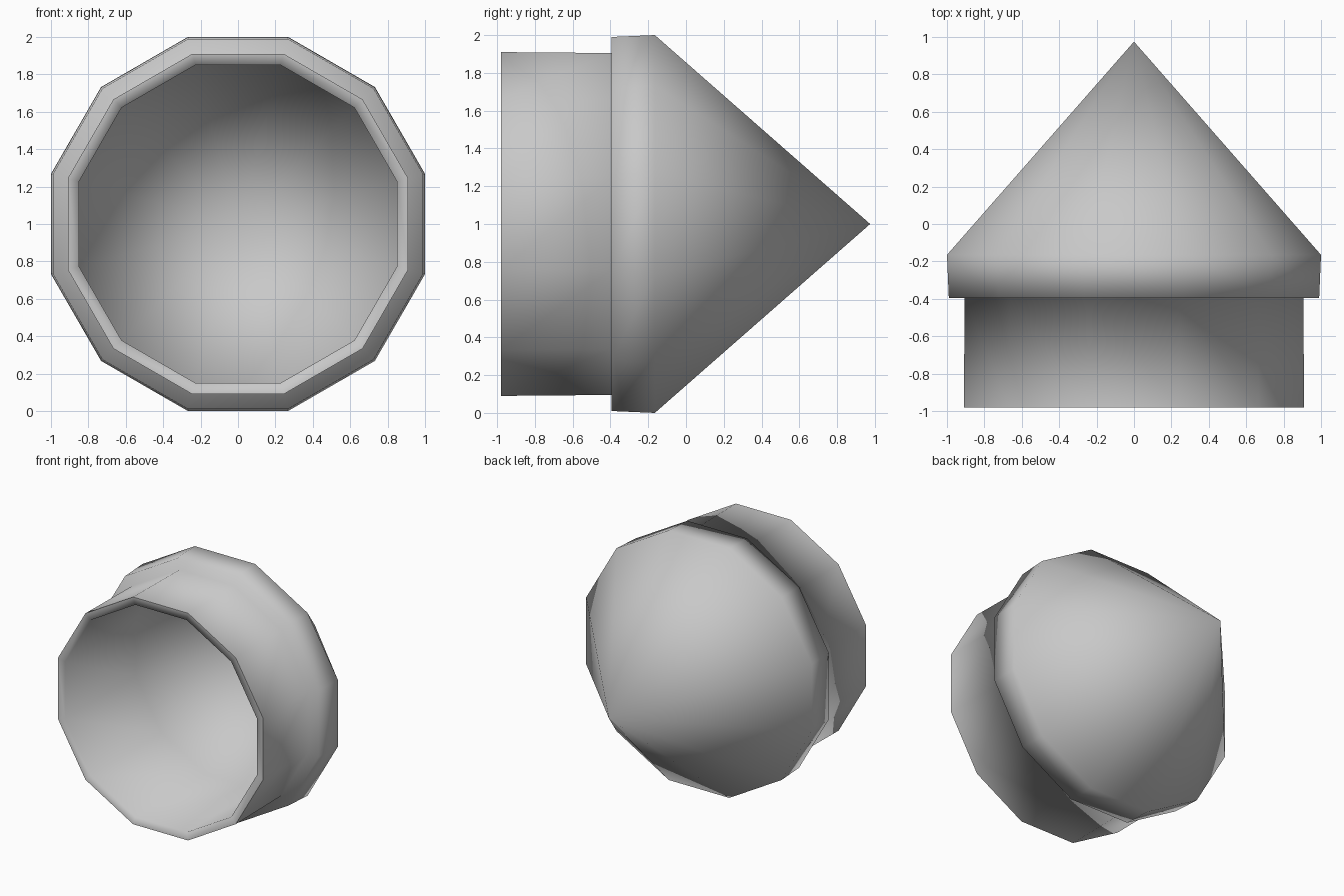
import bpy, bmesh
from math import cos, sin, pi

SIDES = 12
CENTRE_Z = 1.0

if "Cube" in bpy.data.objects:
    bpy.data.objects.remove(bpy.data.objects["Cube"], do_unlink=True)

grey = bpy.data.materials.new("light grey")
grey.use_nodes = True
colour = (0.58, 0.58, 0.58, 1)
grey.diffuse_color = colour
grey.node_tree.nodes["Principled BSDF"].inputs["Base Color"].default_value = colour


def lathe(name, profile, tip_y):
    """Turn (apothem, y) points about the y axis, closing them to a tip."""
    bm = bmesh.new()
    rings = []
    for apothem, y in profile:
        r = apothem / cos(pi / SIDES)
        angles = [(i + 0.5) * 2 * pi / SIDES for i in range(SIDES)]
        rings.append([bm.verts.new((r * cos(a), y, CENTRE_Z + r * sin(a))) for a in angles])
    tip = bm.verts.new((0, tip_y, CENTRE_Z))
    for i in range(SIDES):
        j = (i + 1) % SIDES
        for a, b in zip(rings, rings[1:]):
            bm.faces.new((a[i], b[i], b[j], a[j]))
        bm.faces.new((rings[-1][i], tip, rings[-1][j]))
    for face in bm.faces:
        face.smooth = True
    mesh = bpy.data.meshes.new(name)
    bm.to_mesh(mesh)
    bm.free()
    mesh.materials.append(grey)
    obj = bpy.data.objects.new(name, mesh)
    bpy.context.collection.objects.link(obj)
    return obj


# Outer shell: tube, stepped collar and cone
lathe("outer_shell",
      [(0.91, -0.98), (0.905, -0.395), (0.99, -0.395), (1.0, -0.165)], 0.975)

# Inner liner: rim, straight wall and hollow cone, facing inward
liner = lathe("inner_liner",
              [(0.91, -0.98), (0.85, -0.975), (0.85, -0.08)], 0.89)
# the rim faces forward, so the liner keeps its inward winding
bm = bmesh.new()
bm.from_mesh(liner.data)
for face in bm.faces:
    middle = face.calc_center_median()
    inward = -face.normal.x * middle.x - face.normal.z * (middle.z - CENTRE_Z)
    if inward - face.normal.y < 0:
        face.normal_flip()
bm.to_mesh(liner.data)
bm.free()

# Make the outer shell face outward
bm = bmesh.new()
bm.from_mesh(bpy.data.objects["outer_shell"].data)
for face in bm.faces:
    middle = face.calc_center_median()
    outward = face.normal.x * middle.x + face.normal.z * (middle.z - CENTRE_Z)
    step = abs(face.normal.y) > 0.99
    if (face.normal.y > 0) if step else (outward < 0):
        face.normal_flip()
bm.to_mesh(bpy.data.objects["outer_shell"].data)
bm.free()
